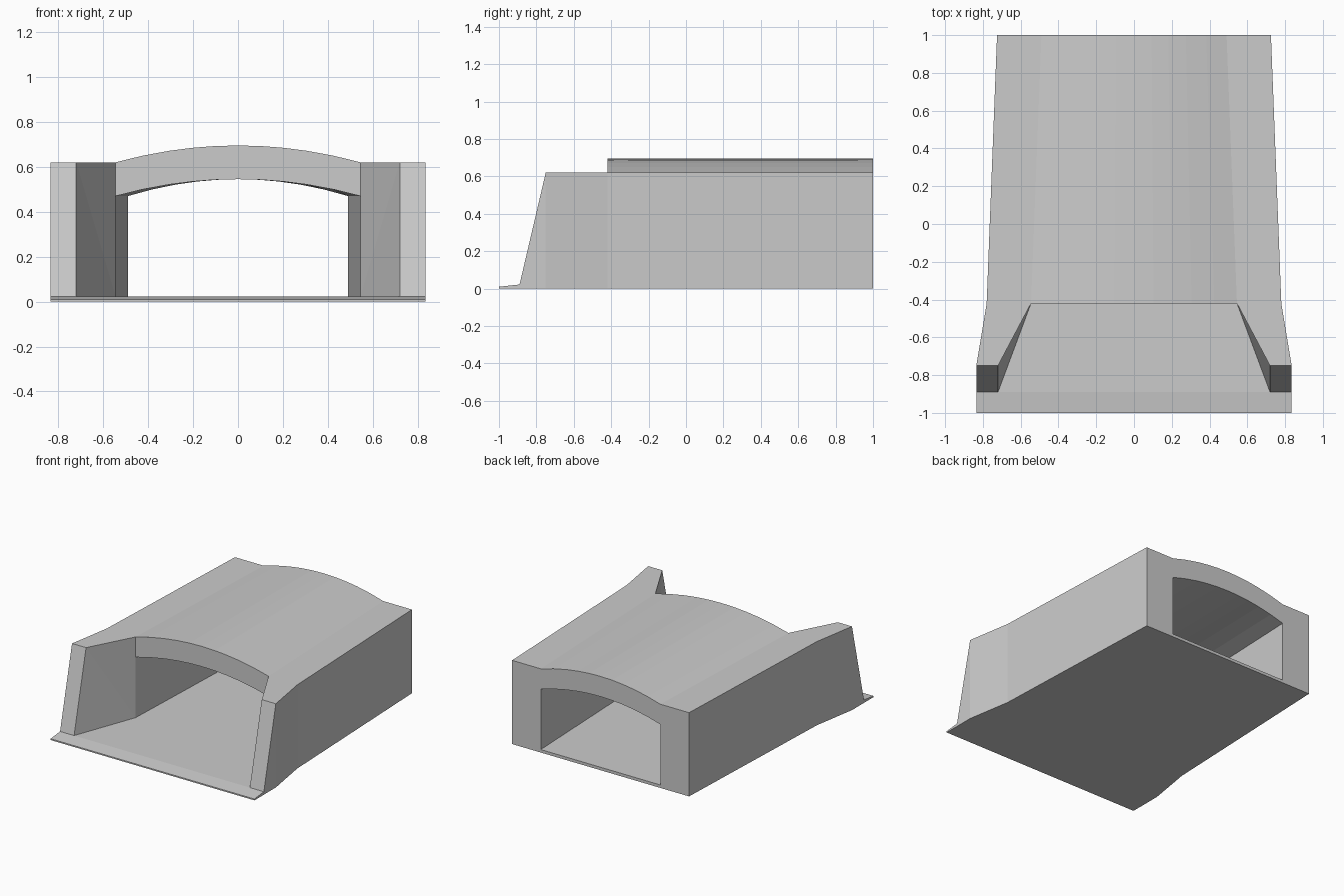
import bpy, bmesh
from mathutils import Vector

if "Cube" in bpy.data.objects:
    bpy.data.objects.remove(bpy.data.objects["Cube"])

FRONT, BACK = -0.42, 1.0      # ends of the covered barrel
TOP, FLOOR, RISE, THICK = 0.62, 0.022, 0.075, 0.15
STEPS = [-1, -0.78, -0.56, -0.37, -0.19, 0, 0.19, 0.37, 0.56, 0.78, 1]

bm = bmesh.new()
cache = {}

def vert(p):
    key = tuple(round(c, 4) for c in p)
    if key not in cache:
        cache[key] = bm.verts.new(key)
    return cache[key]

def face(*pts):
    vs = []
    for p in pts:
        v = vert(p)
        if v not in vs:
            vs.append(v)
    if len(vs) > 2:
        bm.faces.new(vs)

def rings(y, outer, inner):
    """Matched outer and inner outlines of the barrel at depth y."""
    arch = [(t * inner, TOP + RISE * (1 - t * t)) for t in STEPS]
    out = [(-outer, 0), (-outer, TOP)] + arch + [(outer, TOP), (outer, 0)]
    soffit = [(x, z - THICK) for x, z in arch]
    inn = [(-inner, FLOOR), soffit[0]] + soffit + [soffit[-1], (inner, FLOOR)]
    return [[Vector((x, y, z)) for x, z in r] for r in (out, inn)]

fo, fi = rings(FRONT, 0.78, 0.545)
bo, bi = rings(BACK, 0.725, 0.49)
n = len(fo)

# barrel: outer skin, inner lining and both end faces
for k in range(n - 1):
    face(fo[k], fo[k + 1], bo[k + 1], bo[k])
    face(fi[k], fi[k + 1], bi[k + 1], bi[k])
    face(bo[k], bo[k + 1], bi[k + 1], bi[k])
    if 2 <= k < n - 3:
        face(fo[k], fo[k + 1], fi[k + 1], fi[k])
face(fi[0], fi[-1], bi[-1], bi[0])
face(bo[0], bo[-1], bi[-1], bi[0])

# splayed wing walls with raked front ends
for s in (-1, 1):
    P = lambda x, y, z: (s * x, y, z)
    b0, t0 = P(0.78, FRONT, 0), P(0.78, FRONT, TOP)
    m, t1 = P(0.835, -0.75, 0), P(0.835, -0.75, TOP)
    b1, f1, g = P(0.835, -0.89, FLOOR), P(0.835, -1, 0.01), P(0.835, -1, 0)
    i0, a0, j0 = (P(0.545, FRONT, z) for z in (TOP, TOP - THICK, FLOOR))
    i1, j1 = P(0.72, -0.75, TOP), P(0.72, -0.89, FLOOR)
    face(b0, t0, t1, m)
    face(m, t1, b1, f1, g)
    face(t0, t1, i1, i0)
    face(t1, b1, j1, i1)
    face(i0, i1, a0)
    face(a0, i1, j0)
    face(i1, j1, j0)

# apron floor, tapering lip and underside
def both(x, y, z):
    return (-x, y, z), (x, y, z)

jl, jr = both(0.72, -0.89, FLOOR)
bl, br = both(0.835, -0.89, FLOOR)
fl, fr = both(0.835, -1, 0.01)
gl, gr = both(0.835, -1, 0)
ml, mr = both(0.835, -0.75, 0)
face(fi[0], jl, jr, fi[-1])
face(bl, jl, jr, br, fr, fl)
face(fl, fr, gr, gl)
face(gl, gr, mr, fo[-1], bo[-1], bo[0], fo[0], ml)

bmesh.ops.recalc_face_normals(bm, faces=bm.faces[:])
mesh = bpy.data.meshes.new("culvert")
bm.to_mesh(mesh)
bm.free()
bpy.context.collection.objects.link(bpy.data.objects.new("culvert", mesh))
